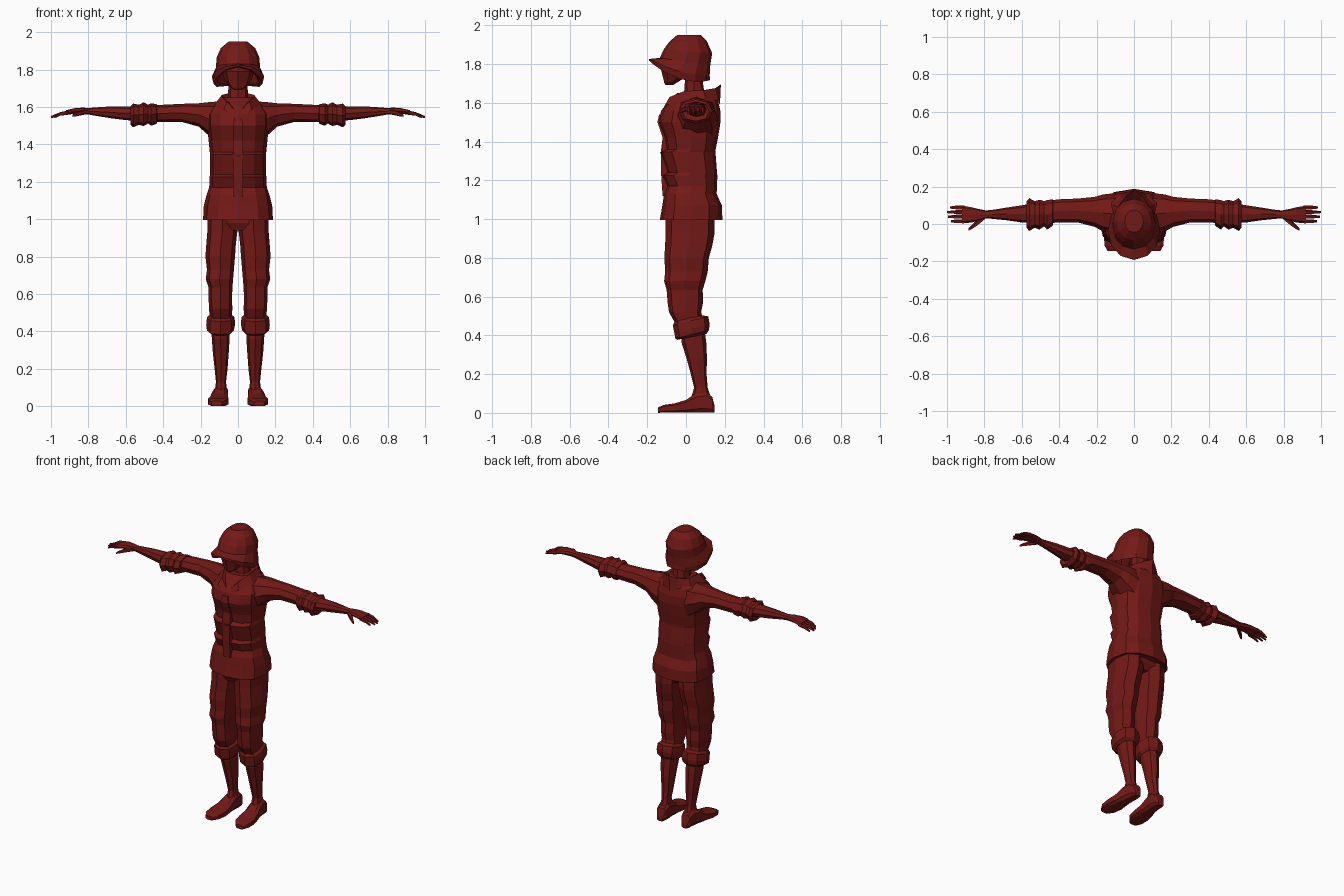
import bpy, bmesh, math

red = bpy.data.materials.new("dark_red")
red.diffuse_color = (0.17, 0.010, 0.008, 1)


def finish(name, bm, mirror):
    bmesh.ops.recalc_face_normals(bm, faces=bm.faces)
    me = bpy.data.meshes.new(name)
    bm.to_mesh(me)
    bm.free()
    me.materials.append(red)
    ob = bpy.data.objects.new(name, me)
    bpy.context.collection.objects.link(ob)
    if mirror:
        mod = ob.modifiers.new("mirror", 'MIRROR')
        mod.use_mirror_merge = False
    return ob


def loft(name, rings, n=8, axis='z', p=0.85, mirror=False, turn=0.0):
    """Rings: (t, a0, a1, b0, b1[, slope, sag]) with bounds of each cross-section."""
    bm = bmesh.new()
    loops = []
    for r in rings:
        t, a0, a1, b0, b1 = r[:5]
        slope, sag = (r[5:] + (0, 0))[:2]
        loop = []
        for i in range(n):
            ang = 2 * math.pi * (i + turn) / n
            c, s = math.cos(ang), math.sin(ang)
            c = math.copysign(abs(c) ** p, c) if abs(c) > 1e-6 else 0
            s = math.copysign(abs(s) ** p, s) if abs(s) > 1e-6 else 0
            a = (a0 + a1) / 2 + c * (a1 - a0) / 2
            b = (b0 + b1) / 2 + s * (b1 - b0) / 2
            h = t + slope * s * (b1 - b0) / 2 - sag * c * c
            co = {'z': (a, b, h), 'x': (h, a, b), 'y': (a, h, b)}[axis]
            loop.append(bm.verts.new(co))
        loops.append(loop)
    for l0, l1 in zip(loops, loops[1:]):
        for i in range(n):
            j = (i + 1) % n
            bm.faces.new((l0[i], l0[j], l1[j], l1[i]))
    bm.faces.new(loops[0])
    bm.faces.new(loops[-1])
    return finish(name, bm, mirror)


def sym(t, w, b0, b1, *rest):
    return (t, -w, w, b0, b1) + rest


# Tunic with flared hem and two pouch folds on the front
loft("tunic", [
    sym(1.00, .165, -.11, .165), sym(0.995, .187, -.135, .188), sym(1.07, .183, -.122, .185),
    sym(1.13, .168, -.113, .158), sym(1.17, .154, -.098, .160), sym(1.225, .152, -.125, .162),
    sym(1.24, .150, -.098, .160), sym(1.345, .150, -.133, .152), sym(1.36, .151, -.102, .153),
    sym(1.42, .157, -.112, .165), sym(1.50, .165, -.143, .178), sym(1.56, .165, -.128, .177),
    sym(1.61, .135, -.085, .165), sym(1.65, .085, -.045, .135)], n=12, p=0.8)
loft("front_placket", [
    sym(1.12, .025, -.122, -.08), sym(1.23, .03, -.130, -.08), sym(1.36, .03, -.130, -.08),
    sym(1.42, .03, -.122, -.08), sym(1.50, .03, -.149, -.10), sym(1.54, .02, -.140, -.10)],
    n=4, turn=0.5, p=0.2)

# Hood collar draped round the neck: outer foot, crest, inner foot
bm = bmesh.new()
outer = [(0, -.135, 1.53), (.075, -.11, 1.585), (.125, -.02, 1.615), (.11, .10, 1.625), (.05, .165, 1.61), (0, .175, 1.59)]
crest = [(0, -.115, 1.565), (.06, -.085, 1.63), (.09, -.01, 1.66), (.085, .09, 1.665), (.045, .15, 1.675), (0, .18, 1.695)]
inner = [(0, -.08, 1.56), (.04, -.05, 1.62), (.06, 0, 1.635), (.055, .08, 1.64), (.03, .115, 1.64), (0, .125, 1.64)]
rows = [[bm.verts.new(c) for c in row] for row in (outer, crest, inner)]
for r0, r1 in zip(rows, rows[1:]):
    for i in range(5):
        bm.faces.new((r0[i], r0[i + 1], r1[i + 1], r1[i]))
finish("hood_collar", bm, True)

# Neck and head
loft("neck", [sym(1.57, .065, -.04, .11), sym(1.65, .055, -.01, .095),
              sym(1.72, .05, -.005, .085), sym(1.78, .055, -.01, .09)], n=8)
loft("head", [sym(1.692, .022, -.105, -.065), sym(1.715, .05, -.112, -.01, .25),
              sym(1.745, .073, -.12, .06, .1), sym(1.79, .088, -.134, .09),
              sym(1.86, .09, -.10, .10)], n=8, p=1.0)

# Helmet with sloping brim
loft("helmet", [
    sym(1.80, .10, -.11, .10, -.2), sym(1.775, .112, -.13, .105, -.32, .04),
    sym(1.768, .13, -.192, .125, -.32, .045), sym(1.782, .14, -.190, .122, -.28, .02),
    sym(1.812, .118, -.135, .125, -.15), sym(1.865, .114, -.115, .135, -.08),
    sym(1.915, .092, -.088, .108, .02), sym(1.95, .05, -.045, .075)], n=12, p=0.95)

# Arms with rolled sleeves
loft("arm", [
    (.10, -.06, .165, 1.40, 1.63), (.165, -.04, .158, 1.455, 1.625), (.21, -.015, .145, 1.495, 1.62),
    (.30, .008, .136, 1.52, 1.617), (.40, .008, .132, 1.52, 1.612), (.46, .005, .125, 1.52, 1.61),
    (.60, .008, .10, 1.53, 1.602), (.68, .02, .088, 1.54, 1.603), (.76, .028, .075, 1.553, 1.598),
    (.80, .03, .072, 1.56, 1.594)], axis='x', mirror=True)
loft("rolled_sleeve", [
    (.43, .015, .12, 1.525, 1.605), (.435, -.01, .132, 1.51, 1.615), (.465, -.03, .128, 1.50, 1.62),
    (.48, -.012, .122, 1.512, 1.612), (.505, -.03, .130, 1.498, 1.625), (.53, -.02, .122, 1.505, 1.612),
    (.56, -.037, .138, 1.492, 1.618), (.575, -.02, .12, 1.505, 1.605), (.57, .01, .10, 1.53, 1.60)],
    axis='x', mirror=True)

# Hands
loft("palm", [(.79, .03, .072, 1.56, 1.594), (.83, .018, .08, 1.563, 1.597),
              (.87, .008, .09, 1.565, 1.594), (.92, .003, .098, 1.557, 1.583)],
     axis='x', p=0.7, mirror=True)
for i, tip in enumerate((.978, .995, 1.0, .985)):
    y = .014 + i * .0245
    loft("finger_%d" % (i + 1), [
        (.905, y - .011, y + .011, 1.559, 1.583), (.95, y - .011, y + .011, 1.553, 1.573),
        (tip, y - .006, y + .006, 1.541, 1.552)], n=5, axis='x', mirror=True)
loft("thumb", [(.80, .02, .055, 1.562, 1.588), (.84, -.012, .022, 1.555, 1.583),
               (.865, -.028, -.004, 1.55, 1.573), (.885, -.038, -.024, 1.547, 1.56)],
     n=5, axis='x', mirror=True)

# Trousers, tucked into turned-up cuffs
loft("trouser_seat", [sym(.94, .10, -.08, .11), sym(.98, .155, -.10, .14),
                      sym(1.04, .16, -.10, .15)], n=10)
loft("trouser_leg", [
    (1.02, 0, .163, -.105, .148), (.93, .004, .164, -.105, .148), (.86, .012, .170, -.108, .135),
    (.80, .016, .174, -.112, .118), (.73, .022, .166, -.107, .112), (.68, .026, .172, -.113, .10),
    (.635, .03, .157, -.10, .086), (.57, .032, .157, -.095, .088), (.52, .03, .155, -.088, .078),
    (.47, .035, .15, -.06, .09)], p=0.8, mirror=True)
loft("trouser_cuff", [
    (.49, .035, .15, -.055, .08, .2), (.475, .018, .166, -.068, .115, .25),
    (.435, .016, .170, -.06, .122, .25), (.405, .022, .166, -.055, .118, .25),
    (.392, .035, .148, -.045, .105, .2), (.42, .05, .135, -.02, .09, .2)], p=0.85, mirror=True)

# Shins and shoes
loft("shin", [
    (.44, .045, .143, -.03, .095), (.36, .045, .140, -.022, .105), (.28, .05, .134, .003, .108),
    (.20, .056, .125, .025, .106), (.13, .064, .118, .042, .112), (.09, .06, .122, .03, .125),
    (.05, .058, .125, .02, .13)], p=0.9, mirror=True)
loft("shoe", [
    (-.145, .085, .142, 0, .028), (-.115, .058, .160, 0, .042), (-.06, .048, .163, 0, .05),
    (0, .052, .150, 0, .068), (.045, .054, .138, 0, .10), (.10, .052, .130, 0, .112),
    (.135, .058, .125, 0, .085), (.148, .07, .113, 0, .035)],
    axis='y', p=0.55, turn=0.5, mirror=True)
